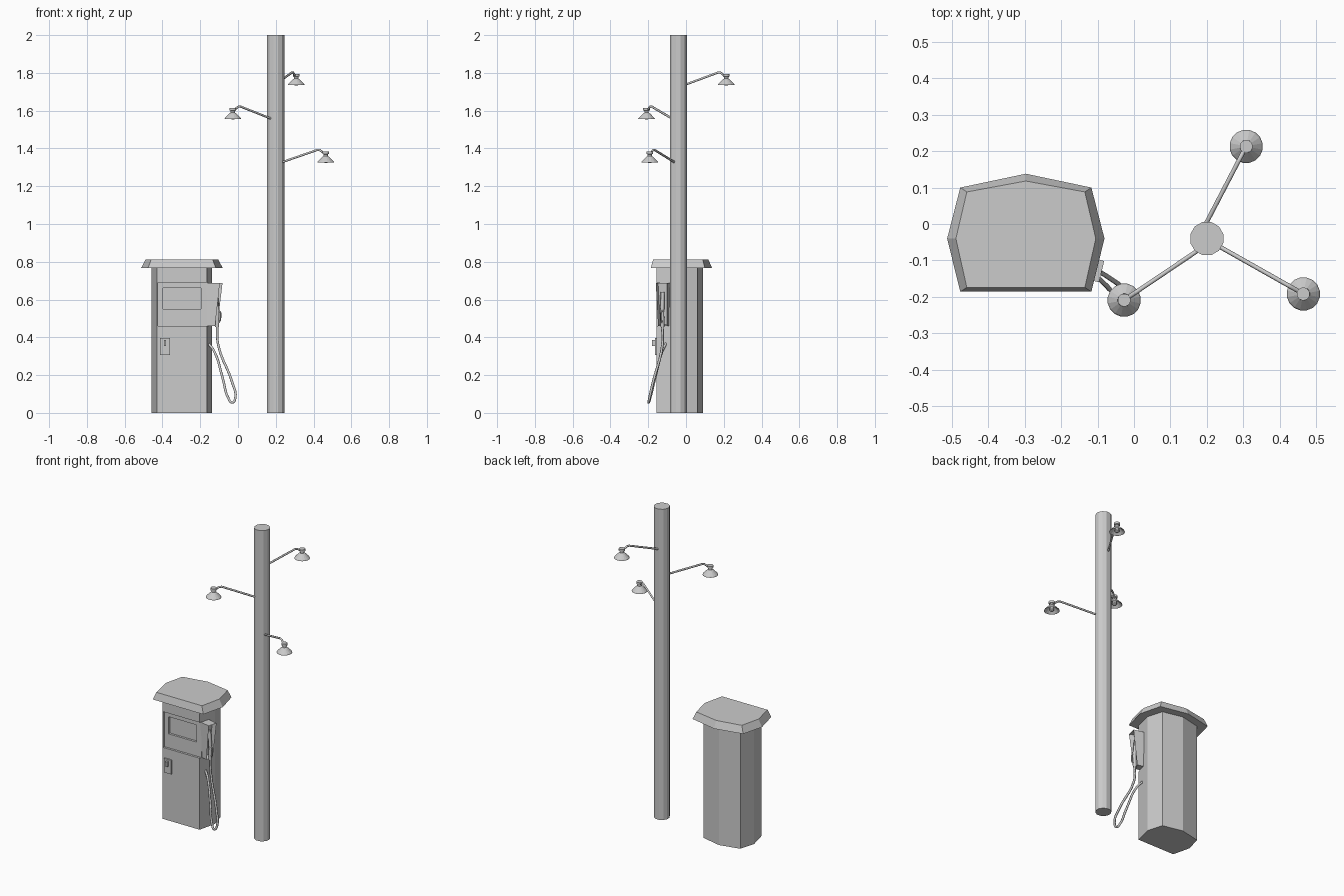
import bpy, bmesh, math
from mathutils import Vector

cube = bpy.data.objects.get("Cube")
if cube:
    bpy.data.objects.remove(cube, do_unlink=True)

grey = bpy.data.materials.new("plain grey")
grey.use_nodes = True
grey.diffuse_color = (0.6, 0.6, 0.6, 1)
grey.node_tree.nodes["Principled BSDF"].inputs["Base Color"].default_value = grey.diffuse_color


def add_object(name, data):
    obj = bpy.data.objects.new(name, data)
    bpy.context.collection.objects.link(obj)
    data.materials.append(grey)
    return obj


def from_bmesh(name, bm):
    bmesh.ops.recalc_face_normals(bm, faces=bm.faces)
    mesh = bpy.data.meshes.new(name)
    bm.to_mesh(mesh)
    bm.free()
    return add_object(name, mesh)


def loft(name, rings, closed=True):
    """Skin a stack of equal-length rings of points."""
    bm = bmesh.new()
    loops = [[bm.verts.new(p) for p in ring] for ring in rings]
    for a, b in zip(loops, loops[1:]):
        for i in range(len(a)):
            j = (i + 1) % len(a)
            bm.faces.new((a[i], a[j], b[j], b[i]))
    if closed:
        bm.faces.new(loops[0][::-1])
        bm.faces.new(loops[-1])
    return from_bmesh(name, bm)


def box(name, low, high):
    rings = [[(low[0], low[1], z), (high[0], low[1], z),
              (high[0], high[1], z), (low[0], high[1], z)] for z in (low[2], high[2])]
    return loft(name, rings)


def lathe(name, centre, profile, sides, closed=True):
    """Turn (radius, height) pairs around a vertical axis."""
    rings = []
    for r, z in profile:
        angles = [math.tau * (i + 0.5) / sides for i in range(sides)]
        rings.append([(centre[0] + r * math.cos(a), centre[1] + r * math.sin(a),
                       centre[2] + z) for a in angles])
    return loft(name, rings, closed)


def tube(name, points, radius, kind="POLY"):
    curve = bpy.data.curves.new(name, "CURVE")
    curve.dimensions = "3D"
    curve.bevel_depth = radius
    curve.bevel_resolution = 1
    curve.use_fill_caps = True
    if kind == "POLY":
        spline = curve.splines.new("POLY")
        spline.points.add(len(points) - 1)
        for p, co in zip(spline.points, points):
            p.co = (*co, 1)
    else:
        curve.resolution_u = 5
        spline = curve.splines.new("BEZIER")
        spline.bezier_points.add(len(points) - 1)
        for p, co in zip(spline.bezier_points, points):
            p.co = co
            p.handle_left_type = p.handle_right_type = "AUTO"
    return add_object(name, curve)


def cut(target, low, high):
    cutter = box("cutter", low, high)
    cutter.hide_render = True
    mod = target.modifiers.new("cut", "BOOLEAN")
    mod.operation = "DIFFERENCE"
    mod.solver = "EXACT"
    mod.object = cutter
    bpy.context.view_layer.objects.active = target
    bpy.ops.object.modifier_apply(modifier=mod.name)
    bpy.data.objects.remove(cutter, do_unlink=True)


def outline(half, front, side, corner, back, front_half, z):
    """Seven-sided plan of the pump: flat front, pointed back."""
    cx = -0.297
    right = [(front_half, front), (half, side), (front_half, corner)]
    pts = right + [(0, back)] + [(-x, y) for x, y in reversed(right)]
    return [(cx + x, y, z) for x, y in pts]


# Pump body with recessed display panel and screen
body = loft("pump_body", [outline(0.16, -0.155, -0.04, 0.06, 0.09, 0.132, z)
                          for z in (0, 0.77)])
cut(body, (-0.424, -0.2, 0.46), (-0.1, -0.141, 0.69))
cut(body, (-0.397, -0.2, 0.55), (-0.197, -0.127, 0.66))

# Flared roof
loft("pump_roof", [
    outline(0.216, -0.186, -0.04, 0.10, 0.138, 0.18, 0.767),
    outline(0.192, -0.174, -0.04, 0.088, 0.118, 0.162, 0.813)])

# Lock plate with its handle
box("lock_plate", (-0.413, -0.165, 0.307), (-0.36, -0.15, 0.397))
box("lock_handle", (-0.393, -0.18, 0.355), (-0.38, -0.16, 0.387))

# Nozzle holster: a tapered box on the angled side, hollow on its outer face
root = Vector((-0.157, -0.114, 0))
tangent = Vector((0.24, 0.97, 0))
normal = Vector((0.97, -0.24, 0))


def at(out, along, z):
    return root + normal * out + tangent * along + Vector((0, 0, z))


holster = loft("nozzle_holster", [
    [at(-0.01, -w, z), at(d, -w, z), at(d, w, z), at(-0.01, w, z)]
    for d, w, z in ((0.043, 0.024, 0.46), (0.07, 0.03, 0.688))])
bm = bmesh.new()
bm.from_mesh(holster.data)
outer = max(bm.faces, key=lambda f: f.normal.dot(normal))
bmesh.ops.inset_individual(bm, faces=[outer], thickness=0.007, depth=-0.03)
bm.to_mesh(holster.data)
bm.free()

# Nozzle, trigger guard and hanging hose
tube("nozzle", [at(0.048, 0, 0.455), at(0.05, 0, 0.54), at(0.04, 0, 0.64)], 0.011)
tube("trigger_guard", [at(0.05, 0, 0.47), at(0.066, 0, 0.49),
                       at(0.068, 0, 0.53), at(0.052, 0, 0.55)], 0.004)
hose = tube("hose", [at(0.048, 0, 0.47), (-0.105, -0.125, 0.36), (-0.03, -0.175, 0.16),
                     (-0.014, -0.193, 0.08), (-0.03, -0.198, 0.055),
                     (-0.052, -0.19, 0.08), (-0.08, -0.165, 0.18),
                     (-0.128, -0.125, 0.33), at(-0.01, 0.01, 0.375)], 0.007, "BEZIER")

# Lamp post
lathe("lamp_post", (0.2, -0.04, 0), [(0.047, 0), (0.047, 2)], 12)

# Three lamps on bent arms: post contact, lamp centre, height of the shade rim
lamps = [((0.197, 0.0), (0.308, 0.213), 1.735),
         ((0.172, -0.075), (-0.027, -0.209), 1.555),
         ((0.238, -0.064), (0.465, -0.192), 1.325)]
for i, (start, end, z) in enumerate(lamps, 1):
    a, b = Vector((*start, z)), Vector((*end, z))
    tube(f"lamp_arm_{i}", [a + Vector((0, 0, 0.004)),
                           a.lerp(b, 0.8) + Vector((0, 0, 0.067)),
                           a.lerp(b, 0.86) + Vector((0, 0, 0.066)),
                           b + Vector((0, 0, 0.043))], 0.006)
    # Hollow shade: outside up, then inside back down
    lathe(f"lamp_shade_{i}", b, [(0.042, 0.002), (0.046, 0.0), (0.043, 0.006), (0.018, 0.031),
                                 (0.012, 0.034), (0.012, 0.044), (0.018, 0.046),
                                 (0.018, 0.06)], 16, False)
    lathe(f"lamp_lining_{i}", b, [(0.042, 0.002), (0.014, 0.027)], 16)
    bpy.data.objects.remove(bpy.data.objects[f"lamp_lining_{i}"], do_unlink=True)
    lathe(f"lamp_inside_{i}", b, [(0.042, 0.002), (0.014, 0.028), (0.001, 0.029)], 16, False)
    lathe(f"lamp_cap_{i}", b, [(0.0178, 0.055), (0.0178, 0.06)], 16)
    lathe(f"lamp_bulb_{i}", b, [(0.006, -0.003), (0.014, 0.004),
                                (0.014, 0.014), (0.008, 0.028)], 10)

# Smooth shading on the round hose and arms
for obj in bpy.context.collection.objects:
    if obj.type == "CURVE":
        for spline in obj.data.splines:
            spline.use_smooth = True
